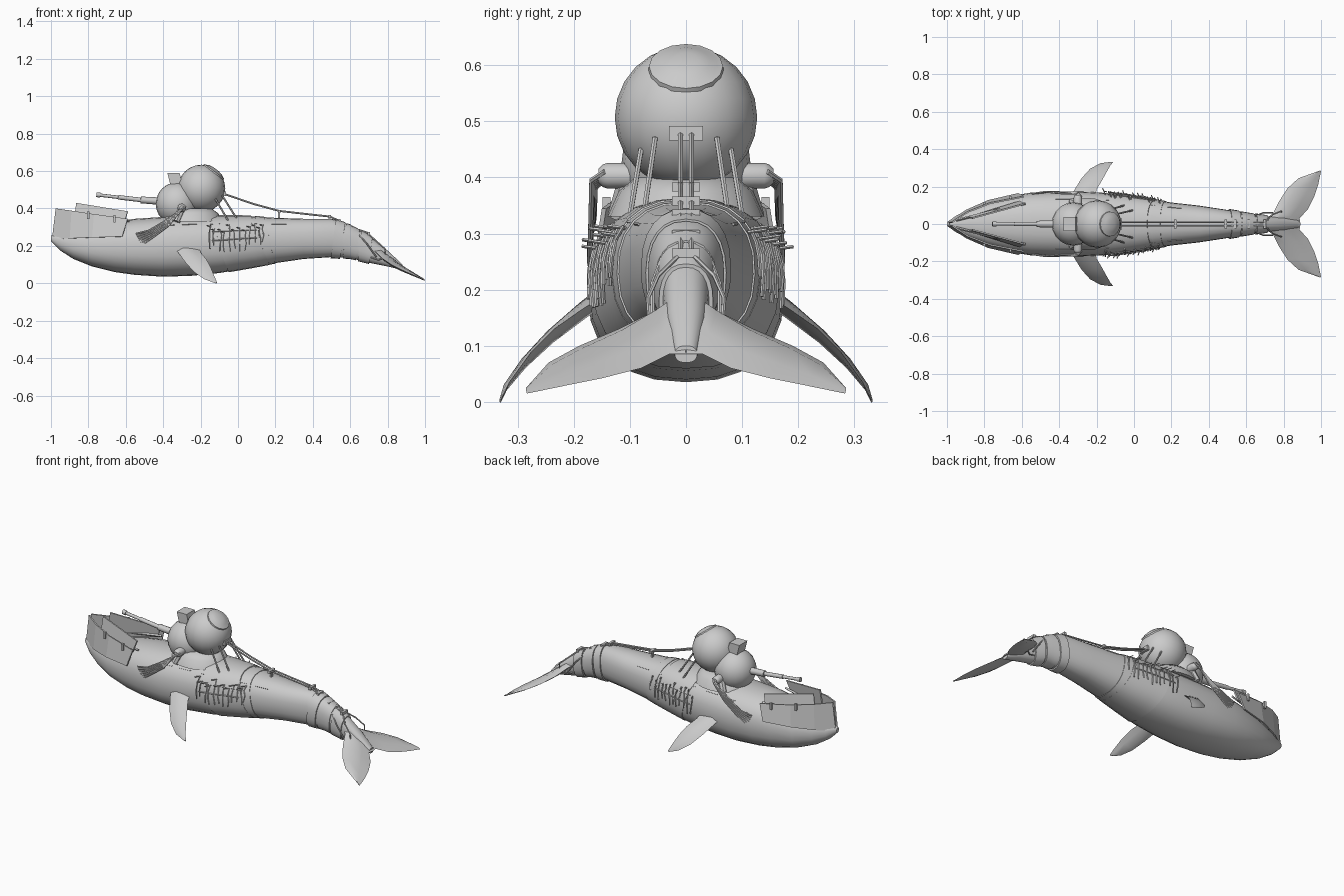
import bpy, bmesh, math, random
from mathutils import Vector

random.seed(4)
cube = bpy.data.objects.get("Cube")
if cube:
    bpy.data.objects.remove(cube, do_unlink=True)

grey = bpy.data.materials.new("plain grey")
grey.use_nodes = True
COLOUR = (0.6, 0.6, 0.6, 1)
grey.diffuse_color = COLOUR
grey.node_tree.nodes["Principled BSDF"].inputs["Base Color"].default_value = COLOUR


def finish(name, bm, smooth=True):
    bmesh.ops.recalc_face_normals(bm, faces=bm.faces)
    mesh = bpy.data.meshes.new(name)
    bm.to_mesh(mesh)
    bm.free()
    mesh.materials.append(grey)
    obj = bpy.data.objects.new(name, mesh)
    bpy.context.collection.objects.link(obj)
    if smooth:
        bpy.ops.object.select_all(action='DESELECT')
        obj.select_set(True)
        bpy.context.view_layer.objects.active = obj
        bpy.ops.object.shade_smooth_by_angle(angle=math.radians(40))
    return obj


def loft(bm, rows):
    """Skin closed rings of points and cap both ends."""
    rings = [[bm.verts.new(p) for p in row] for row in rows]
    n = len(rings[0])
    for a, b in zip(rings, rings[1:]):
        for i in range(n):
            j = (i + 1) % n
            bm.faces.new((a[i], a[j], b[j], b[i]))
    bm.faces.new(rings[0])
    bm.faces.new(rings[-1])


def tube(bm, points, radii, sides=6):
    """Sweep a round section along a path; radii is one number or a list."""
    pts = [Vector(p) for p in points]
    if not isinstance(radii, (list, tuple)):
        radii = [radii] * len(pts)
    rows = []
    for i, p in enumerate(pts):
        t = (pts[min(i + 1, len(pts) - 1)] - pts[max(i - 1, 0)]).normalized()
        ref = Vector((0, 1, 0)) if abs(t.y) < 0.9 else Vector((0, 0, 1))
        u = t.cross(ref).normalized()
        v = t.cross(u)
        rows.append([p + radii[i] * (u * math.cos(k * math.tau / sides) + v * math.sin(k * math.tau / sides))
                     for k in range(sides)])
    loft(bm, rows)


def box(bm, centre, size):
    verts = bmesh.ops.create_cube(bm, size=1)["verts"]
    for v in verts:
        v.co = Vector(centre) + Vector([a * b for a, b in zip(v.co, size)])


def ball(name, centre, radius):
    bm = bmesh.new()
    bmesh.ops.create_uvsphere(bm, u_segments=20, v_segments=12, radius=radius)
    bmesh.ops.translate(bm, verts=bm.verts, vec=centre)
    return finish(name, bm)


# Body stations: x, belly height, back height, half width
STATIONS = [
    (-1, .225, .255, .01), (-.95, .175, .265, .045), (-.88, .13, .28, .08),
    (-.78, .09, .3, .12), (-.66, .06, .33, .15), (-.55, .045, .345, .168),
    (-.4, .035, .355, .175), (-.25, .04, .36, .172), (-.1, .055, .36, .163),
    (.05, .08, .36, .14), (.2, .108, .35, .115), (.35, .13, .345, .098),
    (.5, .14, .345, .075), (.6, .135, .31, .058), (.7, .11, .255, .042),
    (.8, .09, .175, .035), (.88, .07, .1, .02)]


def station(x):
    for a, b in zip(STATIONS, STATIONS[1:]):
        if x <= b[0]:
            t = (x - a[0]) / (b[0] - a[0])
            return [p + (q - p) * t for p, q in zip(a, b)]
    return STATIONS[-1]


def skin(x, angle, lift=0):
    """Point on the body; angle runs from the left side over the back."""
    _, low, high, half = station(x)
    c, s = math.cos(angle), math.sin(angle)
    y = math.copysign(abs(c) ** 0.85, c) * (half + lift)
    z = (low + high) / 2 + math.copysign(abs(s) ** 0.85, s) * ((high - low) / 2 + lift)
    return Vector((x, y, z))


def around(n=24):
    return [math.tau * i / n for i in range(n)]


bm = bmesh.new()
loft(bm, [[skin(s[0], a) for a in around()] for s in STATIONS])
finish("whale_body", bm)

# Fitted bands, leaning so the belly sits further back
for name, x0, x1, lean, lift in [("belly_wrap", -.1, .12, .05, .004), ("waist_band", .12, .17, .03, .003),
                                 ("tail_band_front", .51, .56, -.015, .007), ("tail_band_middle", .57, .64, -.01, .005),
                                 ("tail_band_rear", .65, .71, -.01, .007)]:
    bm = bmesh.new()
    rows = []
    for i in range(5):
        x = x0 + (x1 - x0) * i / 4
        rows.append([skin(x - lean * math.sin(a), a, lift) for a in around()])
    loft(bm, rows)
    finish(name, bm)

# Seams over the back
bm = bmesh.new()
for side in (0.75, math.pi - 0.75):
    for x in (-.42, -.3, -.15, .05, .18):
        tube(bm, [skin(x + d, side, .001) for d in (0, .04, .08)], .003, 4)
finish("back_seams", bm, False)

# Rows of side staples and spikes
bm = bmesh.new()
for side in (1, -1):
    for i in range(12):
        x = -.15 + .026 * i + random.uniform(-.005, .005)
        top = random.uniform(.35, .65)
        foot = random.uniform(-.25, 0)
        pts = []
        for k in range(4):
            a = top + (foot - top) * k / 3
            p = skin(x + random.uniform(-.006, .006), a, .008)
            pts.append((p.x, p.y * side, p.z))
        tube(bm, pts, .0035, 5)
        p = skin(x, top, 0)
        tube(bm, [(x, p.y * side, p.z), (x - .015, (p.y + .035) * side, p.z + .005)], .003, 4)
    for a in (.1, .4):
        tube(bm, [(p.x, p.y * side, p.z) for p in (skin(-.14 + .06 * k, a, .005) for k in range(5))], .003, 4)
finish("side_staples", bm, False)


# Fins and flukes: lens sections between a leading and a trailing edge
def blade(name, pairs, thick):
    for side, label in ((1, "left"), (-1, "right")):
        bm = bmesh.new()
        rows = []
        for i, (lead, trail) in enumerate(pairs):
            a, b = Vector(lead), Vector(trail)
            t = thick * (1 - i / len(pairs))
            up = Vector((0, .4, .9)) * t
            row = [a, a.lerp(b, .3) + up, a.lerp(b, .7) + up * .6, b, a.lerp(b, .7) - up * .6, a.lerp(b, .3) - up]
            rows.append([Vector((p.x, p.y * side, p.z)) for p in row])
        loft(bm, rows)
        finish(label + "_" + name, bm)


blade("flipper", [((-.35, .13, .2), (-.21, .13, .2)), ((-.32, .18, .165), (-.2, .185, .165)),
                  ((-.28, .245, .11), (-.17, .235, .13)), ((-.235, .295, .06), (-.148, .275, .09)),
                  ((-.18, .325, .022), (-.125, .315, .035)), ((-.12, .332, 0), (-.112, .33, .004))], .018)
blade("fluke", [((.68, 0, .2), (.89, 0, .085)), ((.74, .05, .165), (.885, .03, .085)),
                ((.775, .12, .13), (.93, .08, .06)), ((.82, .19, .1), (.965, .15, .042)),
                ((.88, .245, .07), (.985, .21, .03)), ((.99, .283, .022), (1, .284, .016))], .03)


# Jaw armour: upright plates along each side of the open bow
def plate(bm, corners, thick):
    pts = [Vector(c) for c in corners]
    normal = (pts[1] - pts[0]).cross(pts[3] - pts[0]).normalized() * thick
    loft(bm, [pts, [p + normal for p in pts]])


for side, label in ((1, "left"), (-1, "right")):
    def flip(pts):
        return [(x, y * side, z) for x, y, z in pts]
    bm = bmesh.new()
    foot = [(-.995, .01, .235), (-.9, .075, .24), (-.78, .128, .245), (-.62, .165, .25)]
    rim = [(-.975, .012, .4), (-.89, .068, .388), (-.77, .115, .37), (-.59, .15, .345)]
    for i in range(3):
        plate(bm, flip([foot[i], foot[i + 1], rim[i + 1], rim[i]]), .008 * side)
    finish(label + "_jaw_armour", bm, False)
    bm = bmesh.new()
    plate(bm, flip([(-.885, .04, .28), (-.61, .125, .32), (-.59, .11, .385), (-.865, .035, .43)]), .008 * side)
    for x, y, z in ((-.8, .11, .375), (-.66, .142, .355)):
        box(bm, (x, y * side, z - .01), (.012, .014, .04))
    finish(label + "_inner_jaw_plate", bm, False)
    # Strap running back along the top of the head
    bm = bmesh.new()
    tube(bm, flip([(-.95, .02, .29), (-.75, .07, .325), (-.58, .11, .335)]), .007, 4)
    finish(label + "_head_rail", bm, False)

# Cabin, gun turret and gun
cabin = Vector((-.195, 0, .507))
ball("cabin_sphere", cabin, .127)
ball("turret_sphere", (-.325, 0, .425), .115)
bm = bmesh.new()
box(bm, (-.33, 0, .56), (.065, .075, .06))
for v in bm.verts:
    if v.co.z > .56:
        v.co.x -= .015
finish("turret_sight", bm, False)
bm = bmesh.new()
gun = [(-.4, .438), (-.52, .446), (-.521, .446), (-.64, .46), (-.641, .46), (-.735, .471), (-.736, .471), (-.757, .474)]
tube(bm, [(x, 0, z) for x, z in gun], [.02, .018, .012, .012, .009, .009, .013, .013], 10)
finish("gun_barrel", bm)

# Saddle holding the cabin to the back
bm = bmesh.new()
rows = [[(-.25 + r * math.cos(a) * 1.2, r * math.sin(a), z) for a in around()] for r, z in ((.14, .33), (.12, .375), (.09, .4))]
loft(bm, rows)
finish("cabin_saddle", bm)

# Round hatch on the cabin
bm = bmesh.new()
n = Vector((.6, 0, .8))
tube(bm, [cabin + n * d for d in (.1, .114, .117, .124, .129)], [.068, .066, .056, .042, .02], 16)
finish("cabin_hatch", bm)

# Side pods with hanging hoses
for side, label in ((1, "left"), (-1, "right")):
    bm = bmesh.new()
    tube(bm, [(-.3, y * side, .403) for y in (.08, .14, .148, .156)], [.023, .023, .02, .012], 12)
    tube(bm, [(-.3, .1 * side, .4), (-.33, .12 * side, .33)], .02, 8)
    finish(label + "_hose_pod", bm)
    bm = bmesh.new()
    for i in range(6):
        d = i * .013
        tube(bm, [(-.28 - d * .4, .145 * side, .41 - d * .2), (-.3 - d * .3, (.168 - d * .1) * side, .395 - d * .2),
                  (-.37 - d * .4, (.17 - d * .1) * side, .31 + d * .3), (-.45 - d * .4, .172 * side, .25 + d * .5),
                  (-.52 - d * .4, .162 * side, .2 + d)], .005, 6)
    finish(label + "_hoses", bm)
    # Stay between the cabin and the back
    bm = bmesh.new()
    tube(bm, [(-.085, .055 * side, .47), (0, .075 * side, .335)], .005)
    tube(bm, [(-.12, .08 * side, .45), (-.05, .1 * side, .33)], .005)
    finish(label + "_cabin_stay", bm)
    # Twin control cable along the spine
    bm = bmesh.new()
    spine = [(-.08, .48), (.08, .425), (.22, .387), (.35, .372), (.49, .357), (.54, .335), (.6, .3), (.7, .268)]
    tube(bm, [(x, .01 * side, z) for x, z in spine], .005)
    finish(label + "_spine_cable", bm)
    # Loop of cable at the tail root
    bm = bmesh.new()
    tube(bm, [(.7, .012 * side, .262), (.74, .05 * side, .225), (.785, .068 * side, .185),
              (.79, .065 * side, .14), (.75, .045 * side, .125), (.71, .035 * side, .14)], .004)
    tube(bm, [(.62, .03 * side, .29), (.69, .06 * side, .21), (.74, .06 * side, .14)], .004)
    finish(label + "_tail_loop", bm)

# Cable bracket on the cabin and guides along the spine
bm = bmesh.new()
box(bm, (-.08, 0, .479), (.03, .06, .026))
for x, z in ((.22, .383), (.49, .358), (.54, .335), (.61, .298), (.7, .265)):
    box(bm, (x, 0, z), (.014, .05, .016))
    box(bm, (x, 0, z - .02), (.01, .016, .04))
finish("cable_guides", bm, False)
